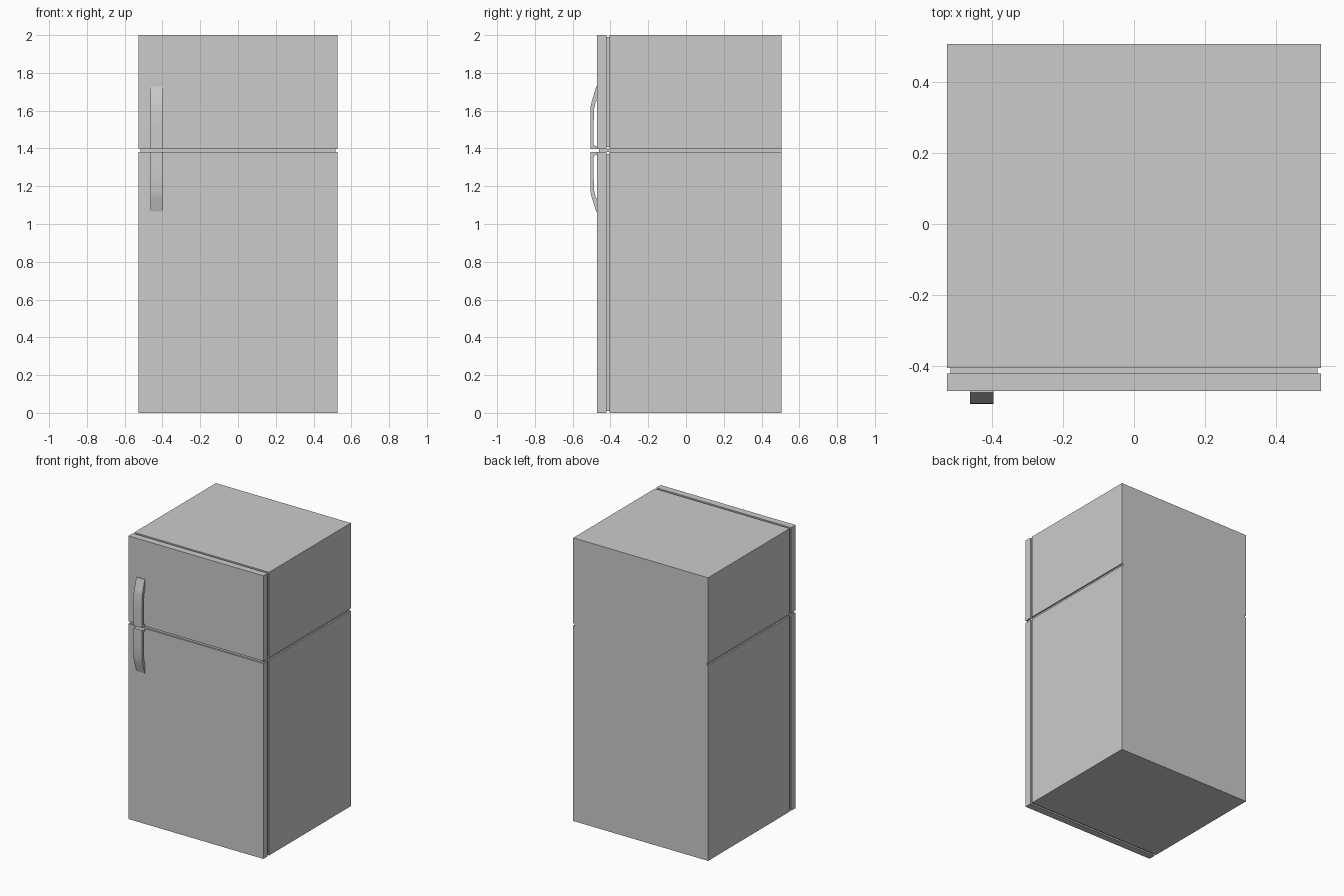
import bpy, bmesh

if "Cube" in bpy.data.objects:
    bpy.data.objects.remove(bpy.data.objects["Cube"])

W = 0.527            # half width of cabinet and doors
IN = 0.517           # half width of recessed parts
GAP0, GAP1 = 1.38, 1.397
BACK, FRONT = 0.506, -0.405


def prism(name, pts, to3d, vec):
    """Extrude a closed 2D profile along a vector."""
    bm = bmesh.new()
    face = bm.faces.new([bm.verts.new(to3d(a, b)) for a, b in pts])
    ext = bmesh.ops.extrude_face_region(bm, geom=[face])
    verts = [v for v in ext["geom"] if isinstance(v, bmesh.types.BMVert)]
    bmesh.ops.translate(bm, verts=verts, vec=vec)
    bmesh.ops.recalc_face_normals(bm, faces=bm.faces)
    mesh = bpy.data.meshes.new(name)
    bm.to_mesh(mesh)
    bm.free()
    ob = bpy.data.objects.new(name, mesh)
    bpy.context.collection.objects.link(ob)
    return ob


def box(name, half_w, y0, y1, z0, z1):
    pts = [(-half_w, z0), (half_w, z0), (half_w, z1), (-half_w, z1)]
    return prism(name, pts, lambda x, z: (x, y0, z), (0, y1 - y0, 0))


# Cabinet: front outline with a groove in each side, extruded to the back
right = [(W, 0), (W, GAP0), (IN, GAP0), (IN, GAP1), (W, GAP1), (W, 2)]
left = [(-x, z) for x, z in reversed(right)]
prism("cabinet", right + left, lambda x, z: (x, FRONT, z), (0, BACK - FRONT, 0))

# Strip behind the gap between the doors
box("divider_strip", IN, -0.46, FRONT, GAP0, GAP1)

# Doors with recessed gaskets
for label, z0, z1 in (("fridge", 0, GAP0), ("freezer", GAP1, 2)):
    box(label + "_door", W, -0.47, -0.421, z0, z1)
    box(label + "_gasket", IN, -0.421, FRONT, z0 + 0.01, z1 - 0.01)

# Handles: side profile (y, fraction of length from the gap)
profile = [(-0.469, 0), (-0.505, 0), (-0.506, 0.35), (-0.505, 0.68),
           (-0.498, 0.77), (-0.475, 1), (-0.469, 1), (-0.469, 0.78),
           (-0.478, 0.76), (-0.486, 0.65), (-0.490, 0.35), (-0.491, 0.06),
           (-0.469, 0.04)]
for label, z0, length in (("fridge", GAP0, -0.315), ("freezer", GAP1, 0.331)):
    handle = prism(label + "_handle", profile,
                   lambda y, t: (-0.462, y, z0 + t * length), (0.066, 0, 0))
    bpy.ops.object.select_all(action='DESELECT')
    handle.select_set(True)
    bpy.context.view_layer.objects.active = handle
    bpy.ops.object.shade_smooth_by_angle(angle=0.5)
